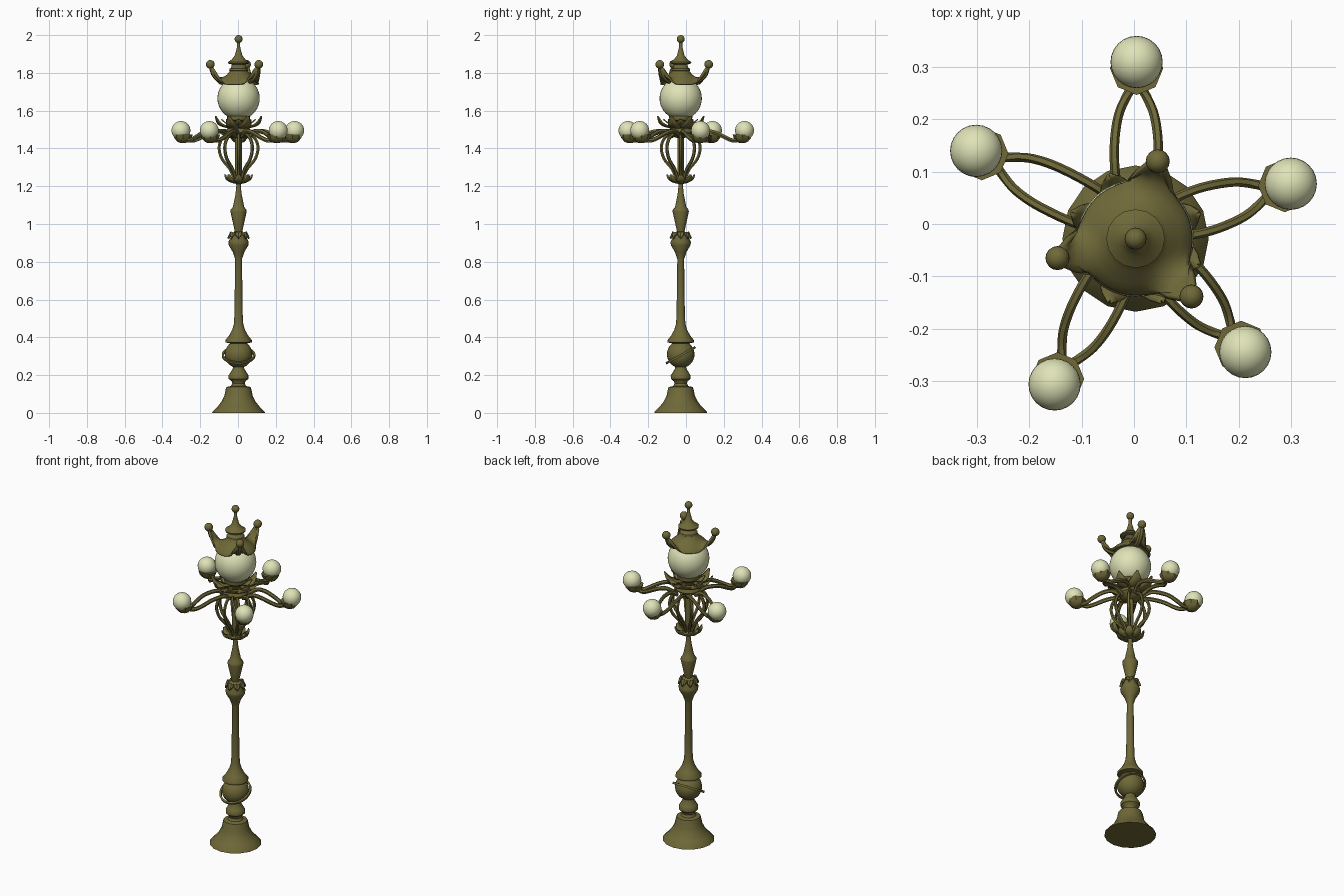
import bpy, bmesh
from math import sin, cos, pi, radians, atan2, hypot
from mathutils import Vector, Matrix

if "Cube" in bpy.data.objects:
    bpy.data.objects.remove(bpy.data.objects["Cube"])

CX, CY = 0.003, -0.028


def material(name, rgb):
    m = bpy.data.materials.new(name)
    m.diffuse_color = (*rgb, 1)
    m.use_nodes = True
    m.node_tree.nodes["Principled BSDF"].inputs["Base Color"].default_value = m.diffuse_color
    return m


BRONZE = material("bronze", (0.16, 0.14, 0.04))
GLASS = material("glass", (0.74, 0.77, 0.47))


def finish(name, bm, mat=BRONZE, loc=(CX, CY, 0), thick=0, angle=40):
    bmesh.ops.recalc_face_normals(bm, faces=bm.faces)
    me = bpy.data.meshes.new(name)
    bm.to_mesh(me)
    bm.free()
    me.materials.append(mat)
    ob = bpy.data.objects.new(name, me)
    ob.location = loc
    bpy.context.collection.objects.link(ob)
    if thick:
        s = ob.modifiers.new("thickness", 'SOLIDIFY')
        s.thickness = thick
        s.offset = 0
    bpy.ops.object.select_all(action='DESELECT')
    ob.select_set(True)
    bpy.context.view_layer.objects.active = ob
    bpy.ops.object.shade_smooth_by_angle(angle=radians(angle))
    return ob


def bridge(bm, rings, closed=True):
    n = len(rings[0])
    for a, b in zip(rings, rings[1:]):
        for i in range(n if closed else n - 1):
            j = (i + 1) % n
            bm.faces.new((a[i], a[j], b[j], b[i]))


def lathe(name, prof, sides=16, **kw):
    bm = bmesh.new()
    rings = [[bm.verts.new((r * cos(2 * pi * i / sides), r * sin(2 * pi * i / sides), z))
              for i in range(sides)] for r, z in prof]
    bridge(bm, rings)
    bm.faces.new(rings[0])
    bm.faces.new(rings[-1])
    return finish(name, bm, **kw)


def ball(name, loc, r, mat=BRONZE, u=24, v=16):
    bm = bmesh.new()
    bmesh.ops.create_uvsphere(bm, u_segments=u, v_segments=v, radius=r)
    return finish(name, bm, mat, loc)


def smooth_path(pts, steps=4):
    # Catmull-Rom interpolation of a short list of tuples
    p = [Vector(q) for q in pts]
    p = [2 * p[0] - p[1]] + p + [2 * p[-1] - p[-2]]
    out = []
    for i in range(1, len(p) - 2):
        a, b, c, d = p[i - 1:i + 3]
        for k in range(steps):
            t = k / steps
            out.append(0.5 * (2 * b + (c - a) * t + (2 * a - 5 * b + 4 * c - d) * t * t
                              + (3 * b - a - 3 * c + d) * t ** 3))
    return out + [p[-2]]


def sweep(bm, pts, w, h, side, rot=0, sides=6):
    # bar with an elliptical section, w along the side vector
    rings = []
    rm = Matrix.Rotation(rot, 3, 'Z')
    for i, p in enumerate(pts):
        t = (pts[min(i + 1, len(pts) - 1)] - pts[max(i - 1, 0)]).normalized()
        s = Vector(side)
        s = (s - t * s.dot(t)).normalized()
        n = t.cross(s)
        rings.append([bm.verts.new(rm @ (p + s * w * cos(2 * pi * k / sides) + n * h * sin(2 * pi * k / sides)))
                      for k in range(sides)])
    bridge(bm, rings)
    bm.faces.new(rings[0])
    bm.faces.new(rings[-1])


def petals(name, prof, count, start=0, thick=0.006):
    # ring of leaves; prof holds (radius, height, half width)
    bm = bmesh.new()
    for k in range(count):
        rm = Matrix.Rotation(start + 2 * pi * k / count, 3, 'Z')
        rows = [[bm.verts.new(rm @ Vector((r + abs(s) * 0.006, s * w, z + abs(s) * 0.004))) for s in (-1, 0, 1)]
                for r, z, w in smooth_path(prof, 3)]
        bridge(bm, rows, closed=False)
    return finish(name, bm, thick=thick)


# Base, post and turned mouldings
lathe("base", [(0.14, 0), (0.138, 0.006), (0.112, 0.032), (0.09, 0.06), (0.075, 0.09), (0.068, 0.125),
               (0.064, 0.137), (0.04, 0.142), (0.033, 0.155), (0.036, 0.167), (0.052, 0.18), (0.053, 0.198),
               (0.045, 0.21), (0.029, 0.237), (0.03, 0.26)])
ball("post_sphere", (CX, CY, 0.31), 0.073)
lathe("post", [(0.03, 0.365), (0.07, 0.373), (0.07, 0.385), (0.05, 0.41), (0.034, 0.44), (0.025, 0.47),
               (0.022, 0.52), (0.018, 0.815), (0.022, 0.825), (0.03, 0.85), (0.052, 0.888), (0.054, 0.905),
               (0.036, 0.94), (0.036, 0.952), (0.02, 0.96), (0.023, 0.975), (0.043, 1.065), (0.042, 1.075),
               (0.03, 1.09), (0.024, 1.12), (0.016, 1.16), (0.012, 1.2), (0.013, 1.22), (0.018, 1.25), (0.018, 1.5)])
petals("collar_points", [(0.036, 0.955, 0.014), (0.042, 0.94, 0.015), (0.052, 0.922, 0.001)], 8)

# Tilted ring around the sphere
bm = bmesh.new()
N = 32
rings = []
tilt = Matrix.Rotation(radians(29), 3, 'X')
for i in range(N + 1):
    a = 2 * pi * i / N
    rings.append([bm.verts.new(tilt @ Vector((r * cos(a), r * sin(a), z)))
                  for r, z in ((0.078, -0.006), (0.089, -0.006), (0.089, 0.006), (0.078, 0.006))])
bridge(bm, rings)
bmesh.ops.remove_doubles(bm, verts=bm.verts, dist=1e-5)
finish("tilted_ring", bm, loc=(CX, CY, 0.305))

# Lower cup and scroll cage
petals("lower_leaves", [(0.012, 1.215, 0.012), (0.04, 1.222, 0.022), (0.06, 1.235, 0.02), (0.068, 1.258, 0.006)], 8)
lathe("lower_cup", [(0.012, 1.212), (0.032, 1.216), (0.035, 1.225), (0.02, 1.25)])
bm = bmesh.new()
scroll = smooth_path([(0.022, 0, 1.235), (0.045, 0, 1.29), (0.088, 0, 1.345), (0.103, 0, 1.405),
                      (0.085, 0, 1.455), (0.04, 0, 1.485)])
for k in range(8):
    sweep(bm, scroll, 0.009, 0.009, (0, 1, 0), k * pi / 4)
finish("scroll_cage", bm)

# Hub, upper leaves and globe seat
lathe("hub", [(0.018, 1.455), (0.05, 1.465), (0.068, 1.485), (0.06, 1.505), (0.03, 1.515), (0.03, 1.53),
              (0.06, 1.55), (0.062, 1.572)])
petals("upper_leaves", [(0.03, 1.505, 0.02), (0.07, 1.512, 0.034), (0.105, 1.53, 0.026), (0.127, 1.567, 0.003)], 8, pi / 8)
petals("inner_leaves", [(0.03, 1.525, 0.016), (0.06, 1.53, 0.024), (0.085, 1.55, 0.003)], 8)

# Five arms, each a pair of bars with a cup and small globe
AX, AY = 0.004, -0.012
lamps = [(0.005, 0.31), (-0.302, 0.14), (0.30, 0.077), (0.213, -0.245), (-0.152, -0.307)]
for n, (gx, gy) in enumerate(lamps, 1):
    d, a = hypot(gx - AX, gy - AY), atan2(gy - AY, gx - AX)
    bm = bmesh.new()
    for s in (-1, 1):
        arm = smooth_path([(0.05, s * 0.025, 1.465), (0.10, s * 0.039, 1.492), (d - 0.16, s * 0.042, 1.485),
                           (d - 0.105, s * 0.035, 1.46), (d - 0.068, s * 0.02, 1.443), (d - 0.04, s * 0.004, 1.443)])
        sweep(bm, arm, 0.009, 0.012, (0, 1, 0), a)
    finish(f"arm_{n}", bm, loc=(AX, AY, 0))
    cup = (gx - 0.012 * cos(a), gy - 0.012 * sin(a), 0)
    lathe(f"lamp_cup_{n}", [(0.012, 1.428), (0.03, 1.436), (0.046, 1.455), (0.051, 1.474), (0.035, 1.474)],
          sides=8, loc=cup, angle=30)
    ball(f"small_globe_{n}", (gx, gy, 1.495), 0.05, GLASS)

# Main globe
ball("main_globe", (CX, CY, 1.665), 0.112, GLASS, 32, 20)

# Three-horned crown cap
bm = bmesh.new()
rings = []
M = 48
START = radians(74)
for t, r0, z0, r1, z1 in ((0, 0.03, 1.845, 0.03, 1.845), (1, 0.04, 1.81, 0.04, 1.81), (2, 0.06, 1.787, 0.058, 1.785),
                          (3, 0.083, 1.768, 0.085, 1.772), (4, 0.097, 1.752, 0.115, 1.775),
                          (5, 0.103, 1.742, 0.138, 1.797), (6, 0.104, 1.738, 0.153, 1.84)):
    ring = []
    for i in range(M):
        a = 2 * pi * i / M
        f = (0.5 + 0.5 * cos(3 * a)) ** (1 + t * 0.6)
        r, z = r0 + (r1 - r0) * f, z0 + (z1 - z0) * f
        ring.append(bm.verts.new((r * cos(a + START), r * sin(a + START), z)))
    rings.append(ring)
bridge(bm, rings)
finish("crown_cap", bm, thick=0.01)
bm = bmesh.new()
horn = smooth_path([(0.085, 0, 1.752), (0.118, 0, 1.768), (0.14, 0, 1.795), (0.153, 0, 1.84)])
for k in range(3):
    a = START + k * 2 * pi / 3
    sweep(bm, horn, 0.015, 0.01, (0, 1, 0), a)
    ball(f"horn_ball_{k + 1}", (CX + 0.154 * cos(a), CY + 0.154 * sin(a), 1.845), 0.023, u=16, v=10)
finish("crown_horns", bm)

# Finial
lathe("finial", [(0.03, 1.8), (0.05, 1.812), (0.048, 1.822), (0.028, 1.832), (0.028, 1.842), (0.055, 1.85),
                 (0.056, 1.857), (0.035, 1.872), (0.02, 1.892), (0.014, 1.915), (0.009, 1.935), (0.008, 1.97)])
ball("finial_ball", (CX, CY, 1.979), 0.021, u=16, v=10)
